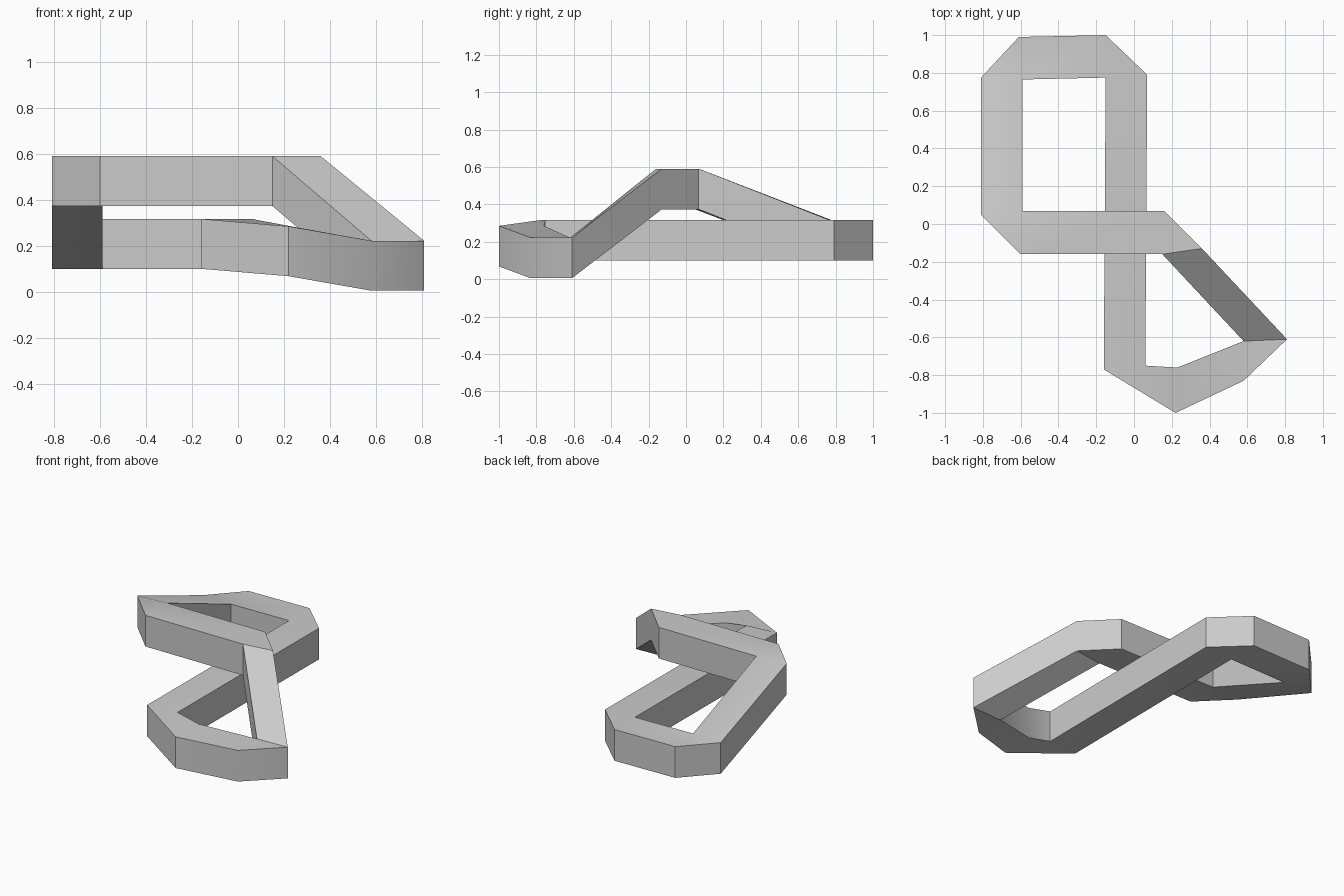
import bpy
import bmesh
import math

cube = bpy.data.objects.get("Cube")
if cube:
    bpy.data.objects.remove(cube, do_unlink=True)

BAR_HEIGHT = 0.217

grey = bpy.data.materials.new("light_grey")
grey.use_nodes = True
colour = (0.6, 0.6, 0.6, 1)
grey.diffuse_color = colour
grey.node_tree.nodes["Principled BSDF"].inputs["Base Color"].default_value = colour

# Sections along the loop: left edge, right edge, underside height
# A repeated edge point makes the chamfered turns
stations = [
    # low straight bar, running to the back
    ((-0.16, -0.77), (0.06, -0.75), 0.1),
    ((-0.15, 0.775), (0.07, 0.79), 0.1),
    # back turn
    ((-0.15, 0.775), (-0.15, 1), 0.1),
    ((-0.59, 0.765), (-0.61, 0.99), 0.1),
    ((-0.59, 0.765), (-0.81, 0.775), 0.1),
    # rising bar and its turn
    ((-0.59, 0.07), (-0.81, 0.05), 0.373),
    ((-0.59, 0.07), (-0.6, -0.16), 0.373),
    # high bar crossing over, then its turn
    ((0.16, 0.07), (0.15, -0.16), 0.373),
    ((0.36, -0.13), (0.15, -0.16), 0.373),
    # foot of the falling bar and front turn
    ((0.81, -0.61), (0.58, -0.62), 0.005),
    ((0.58, -0.83), (0.58, -0.62), 0.005),
    ((0.22, -1), (0.23, -0.76), 0.068),
]

bm = bmesh.new()
made = {}


def corner(point, z):
    """Return the vertex at this place, sharing it between sections."""
    key = (*point, z)
    if key not in made:
        made[key] = bm.verts.new(key)
    return made[key]


rings = []
for left, right, low in stations:
    high = low + BAR_HEIGHT
    rings.append([corner(left, low), corner(right, low),
                  corner(right, high), corner(left, high)])

# Bridge neighbouring sections into a closed square bar
for ring, following in zip(rings, rings[1:] + rings[:1]):
    for i in range(4):
        j = (i + 1) % 4
        loop = [ring[i], ring[j], following[j], following[i]]
        unique = list(dict.fromkeys(loop))
        if len(unique) > 2:
            bm.faces.new(unique)
bmesh.ops.recalc_face_normals(bm, faces=bm.faces)
bm.normal_update()

mesh = bpy.data.meshes.new("folded_loop_bar")
bm.to_mesh(mesh)
bm.free()
mesh.materials.append(grey)
bar = bpy.data.objects.new("folded_loop_bar", mesh)
bpy.context.collection.objects.link(bar)

bpy.ops.object.select_all(action="DESELECT")
bar.select_set(True)
bpy.context.view_layer.objects.active = bar
bpy.ops.object.shade_smooth_by_angle(angle=math.radians(30))
